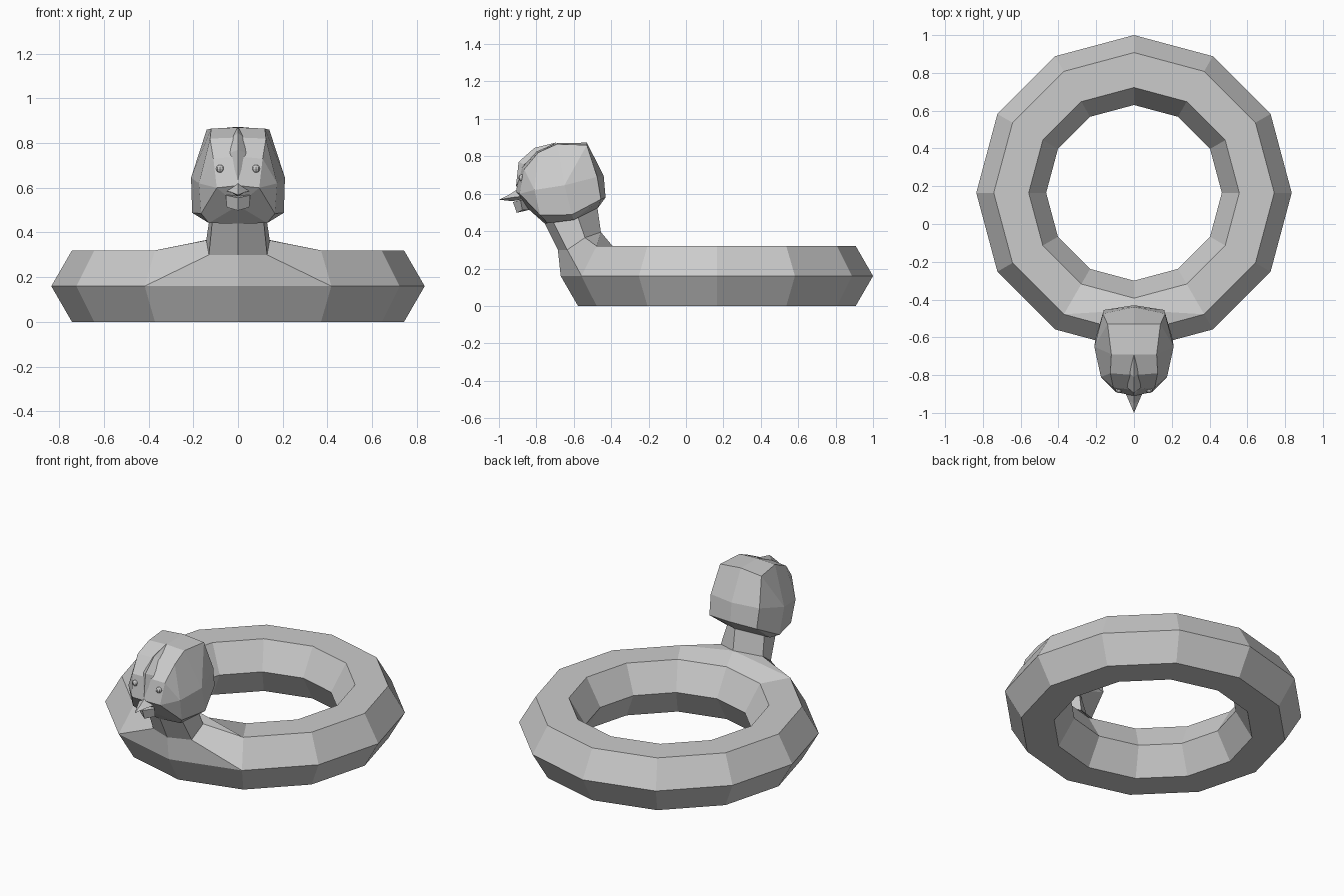
import bpy, bmesh
from math import sin, cos, radians

if "Cube" in bpy.data.objects:
    bpy.data.objects.remove(bpy.data.objects["Cube"])


def half_model(name, pts, faces):
    """Build the right half from named points, then mirror it across x = 0."""
    bm = bmesh.new()
    for s in (1, -1):
        v = {k: bm.verts.new((s * x, y, z)) for k, (x, y, z) in pts.items()}
        for f in faces:
            f = f.split() if isinstance(f, str) else f
            bm.faces.new([v[k] for k in f])
    bmesh.ops.remove_doubles(bm, verts=bm.verts, dist=0.0005)
    bmesh.ops.recalc_face_normals(bm, faces=bm.faces)
    me = bpy.data.meshes.new(name)
    bm.to_mesh(me)
    bm.free()
    ob = bpy.data.objects.new(name, me)
    bpy.context.collection.objects.link(ob)
    return ob


# Swim ring: 12 segments with a hexagonal section, neck growing out of the front
pts, faces = {}, []
for i in range(7):
    a = radians(-90 + 30 * i)
    for k in range(6):
        b = radians(60 * k)
        r = 0.65 + 0.185 * cos(b)
        x = 0 if i in (0, 6) else r * cos(a)
        pts[f"r{i}{k}"] = (x, 0.165 + r * sin(a), 0.16 + 0.16 * sin(b) / sin(radians(60)))
for i in range(6):
    for k in range(6):
        f = [f"r{i}{k}", f"r{i+1}{k}", f"r{i+1}{(k+1)%6}", f"r{i}{(k+1)%6}"]
        if "r01" not in f:
            faces.append(f)
del pts["r01"]
pts.update(
    n0=(0, -0.685, 0.30), n1=(0.13, -0.635, 0.30), n2=(0.142, -0.54, 0.365), n3=(0, -0.455, 0.395),
    t0=(0, -0.76, 0.45), t1=(0.115, -0.71, 0.45), t2=(0.125, -0.58, 0.48), t3=(0, -0.475, 0.535))
faces += ["r00 r10 n1 n0", "r10 r11 n2 n1", "r11 n3 n2", "r11 r12 r02 n3",
          "n0 n1 t1 t0", "n1 n2 t2 t1", "n2 n3 t3 t2"]
half_model("ring_and_neck", pts, faces)

# Head: centre profile (p), side loop and cheek points
head = dict(
    pT1=(0, -0.69, 0.87), pT2=(0, -0.53, 0.873), pB1=(0, -0.44, 0.695), pB2=(0, -0.43, 0.58),
    pBk=(0, -0.47, 0.525), pU1=(0, -0.6, 0.46), pU2=(0, -0.755, 0.44), pCh=(0, -0.845, 0.52),
    pF1=(0, -0.91, 0.61), pF2=(0, -0.88, 0.74), pF3=(0, -0.80, 0.825),
    T1=(0.12, -0.69, 0.865), T2=(0.14, -0.53, 0.86), B1=(0.165, -0.475, 0.69), B2=(0.16, -0.455, 0.57),
    D1=(0.205, -0.61, 0.488), D2=(0.165, -0.78, 0.485), F1=(0.095, -0.89, 0.6),
    F2=(0.11, -0.865, 0.73), F3=(0.125, -0.79, 0.82),
    U1=(0.15, -0.6, 0.46), U2=(0.13, -0.74, 0.442), C=(0.21, -0.65, 0.645), M=(0.175, -0.81, 0.62))
half_model("head", head, [
    "pT1 pT2 T2 T1", "pT2 pB1 B1 T2", "pB1 pB2 B2 B1", "pB2 pBk B2", "pBk pU1 U1 B2",
    "pU1 pU2 U2 U1", "pU2 pCh U2", "pCh pF1 F1", "U2 pCh F1 D2", "B2 U1 D1", "D1 U1 U2 D2",
    "pF1 pF2 F2 F1", "pF2 pF3 F3 F2", "pF3 pT1 T1 F3",
    "C T1 T2", "C T2 B1", "C B1 B2 D1", "C D1 D2 M", "M D2 F1", "M F1 F2", "M F2 F3", "M F3 T1 C"])

# Crest ridge along the forehead
half_model("crest", dict(
    a=(0, -0.91, 0.63), b=(0, -0.895, 0.77), c=(0, -0.81, 0.845), d=(0, -0.69, 0.875),
    s=(0.036, -0.865, 0.755), u=(0.025, -0.79, 0.825), m=(0, -0.86, 0.74), n=(0, -0.78, 0.815)),
    ["a b s", "b c u s", "c d u", "a s m", "s u n m", "u d n"])

# Beak
half_model("upper_beak", dict(
    a=(0, -0.90, 0.625), b=(0, -0.95, 0.592), tip=(0, -1.0, 0.568), s=(0.03, -0.93, 0.58),
    w=(0.05, -0.885, 0.585), u=(0, -0.93, 0.56), k=(0, -0.87, 0.57)),
    ["a b s w", "b tip s", "tip u s", "s u k w", "a w k"])
half_model("lower_beak", dict(
    a=(0, -0.925, 0.555), b=(0, -0.905, 0.498), s=(0.055, -0.885, 0.567), w=(0.05, -0.875, 0.513),
    k=(0, -0.85, 0.567), j=(0, -0.84, 0.513)),
    ["a s w b", "a s k", "b w j", "s k j w"])

# Eyes
for side, x in (("left", 0.08), ("right", -0.08)):
    bpy.ops.mesh.primitive_uv_sphere_add(segments=8, ring_count=6, radius=0.018, location=(x, -0.878, 0.685))
    bpy.context.object.name = side + "_eye"
